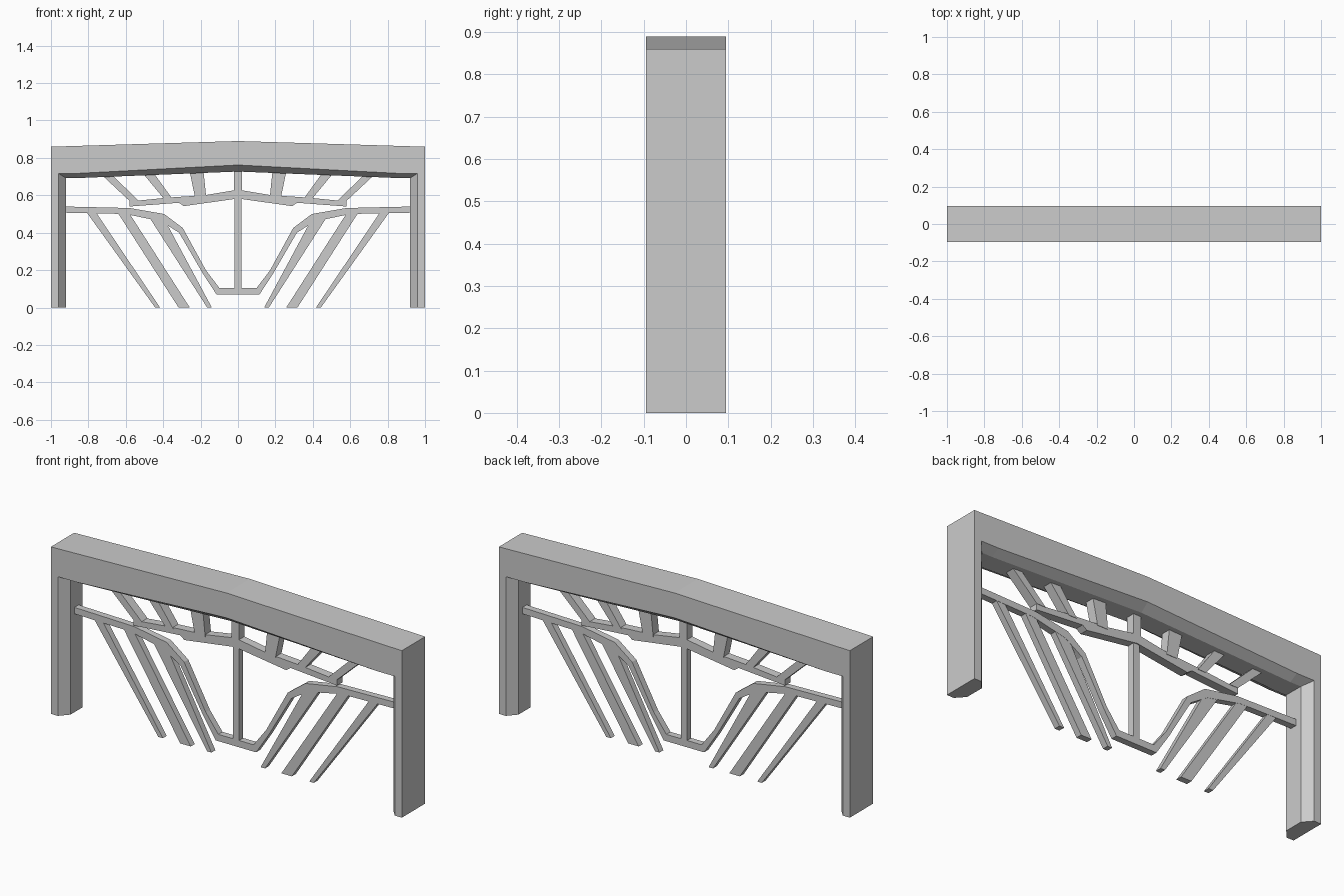
import bpy, bmesh

if "Cube" in bpy.data.objects:
    bpy.data.objects.remove(bpy.data.objects["Cube"])

DEPTH = 0.095      # half depth of frame
INNER = 0.05       # half depth of the chamfered inner faces


def finish(name, bm):
    bmesh.ops.recalc_face_normals(bm, faces=bm.faces)
    mesh = bpy.data.meshes.new(name)
    bm.to_mesh(mesh)
    bm.free()
    obj = bpy.data.objects.new(name, mesh)
    bpy.context.collection.objects.link(obj)
    return obj


def loft(name, rings):
    """Skin equal-sized rings of points and cap both ends."""
    bm = bmesh.new()
    rows = [[bm.verts.new(p) for p in ring] for ring in rings]
    n = len(rows[0])
    for a, b in zip(rows, rows[1:]):
        for i in range(n):
            j = (i + 1) % n
            bm.faces.new((a[i], a[j], b[j], b[i]))
    bm.faces.new(rows[0])
    bm.faces.new(rows[-1])
    return finish(name, bm)


def plate(name, outline, half):
    """Flat bar: an (x, z) outline given thickness along y."""
    return loft(name, [[(x, y, z) for x, z in outline] for y in (-half, half)])


def mirrored(points):
    """Complete a right-half outline that starts and ends on x = 0."""
    return points + [(-x, z) for x, z in reversed(points) if x > 0]


# Lintel: peaked top, chamfered underside. x, top, front lower edge, soffit
half = [(0, 0.89, 0.762, 0.727), (0.86, 0.864, 0.717, 0.692),
        (0.96, 0.861, 0.717, 0.692), (1, 0.86, 0.717, 0.714)]
stations = [(-x, *z) for x, *z in reversed(half[1:])] + half
loft("lintel", [[(x, -DEPTH, top), (x, DEPTH, top), (x, DEPTH, mid),
                 (x, INNER, low), (x, -INNER, low), (x, -DEPTH, mid)]
                for x, top, mid, low in stations])

# Side posts with chamfered inner corners
section = [(1, -DEPTH), (1, DEPTH), (0.96, DEPTH), (0.92, INNER),
           (0.92, -INNER), (0.96, -DEPTH)]
for side, s in (("left", -1), ("right", 1)):
    loft(side + "_post", [[(s * x, y, z) for x, y in section] for z in (0, 0.717)])

# Swooping lower rail
plate("lower_rail", mirrored([
    (0, 0.105), (0.10, 0.105), (0.172, 0.20), (0.295, 0.425), (0.395, 0.50),
    (0.58, 0.532), (0.93, 0.54), (0.93, 0.507), (0.60, 0.50), (0.41, 0.46),
    (0.315, 0.40), (0.187, 0.18), (0.115, 0.07), (0, 0.07)]), 0.017)

# Shallow upper rail
plate("upper_rail", mirrored([
    (0, 0.63), (0.18, 0.60), (0.37, 0.588), (0.53, 0.572), (0.58, 0.578),
    (0.58, 0.54), (0.315, 0.56), (0.29, 0.542), (0, 0.583)]), 0.022)

# Centre mullion and its thicker upper stem
plate("mullion", [(-0.018, 0.08), (0.018, 0.08), (0.018, 0.60), (-0.018, 0.60)], 0.017)
plate("upper_stem", [(-0.021, 0.60), (0.021, 0.60), (0.021, 0.74), (-0.021, 0.74)], 0.022)

# Slanting struts: bottom x pair, bottom z, top inner point, top outer point
lower = [((0.14, 0.165), 0, (0.395, 0.475), (0.49, 0.507)),
         ((0.258, 0.318), 0, (0.585, 0.51), (0.645, 0.51)),
         ((0.417, 0.443), 0, (0.76, 0.51), (0.81, 0.51))]
upper = [((0.17, 0.23), 0.59, (0.185, 0.735), (0.26, 0.735)),
         ((0.35, 0.395), 0.58, (0.455, 0.725), (0.515, 0.725)),
         ((0.53, 0.58), 0.57, (0.68, 0.715), (0.735, 0.715))]
for kind, struts, thick in (("lower", lower, 0.016), ("upper", upper, 0.024)):
    for i, ((a, b), z, tin, tout) in enumerate(struts, 1):
        for side, s in (("left", -1), ("right", 1)):
            outline = [(s * x, h) for x, h in ((a, z), (b, z), tout, tin)]
            plate(f"{side}_{kind}_strut_{i}", outline, thick)
